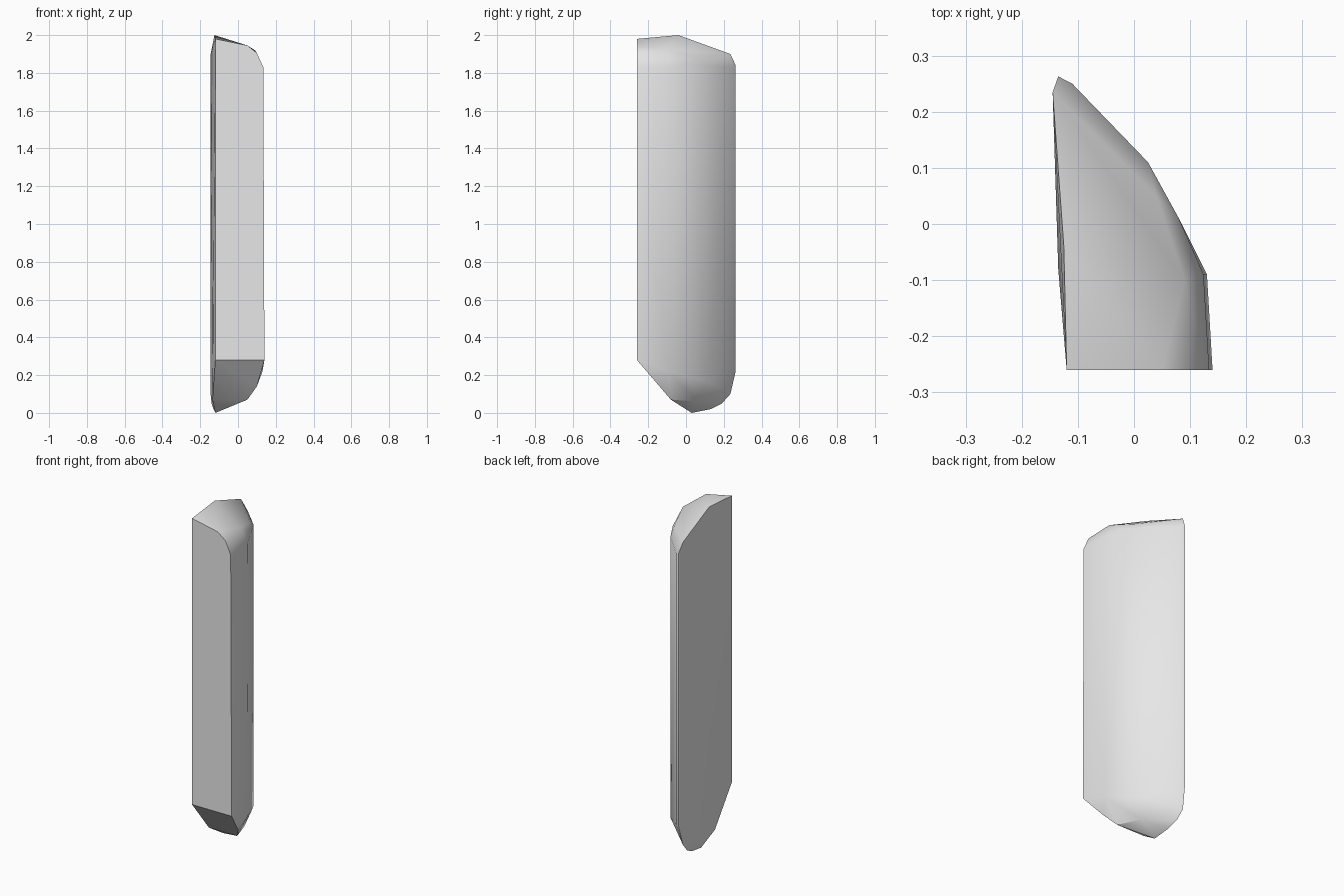
import bpy, bmesh, math

cube = bpy.data.objects.get("Cube")
if cube:
    bpy.data.objects.remove(cube, do_unlink=True)

stone = bpy.data.materials.new("pale_grey")
stone.use_nodes = True
grey = (0.8, 0.8, 0.8, 1)
stone.diffuse_color = grey
stone.node_tree.nodes["Principled BSDF"].inputs["Base Color"].default_value = grey

# Wall corners: x, y, lower height, upper height
walls = [
    (-0.12, -0.26, 0.28, 1.98),
    (0.14, -0.26, 0.28, 1.83),
    (0.13, -0.09, 0.22, 1.83),
    (0.08, 0.01, 0.19, 1.85),
    (0.025, 0.11, 0.17, 1.84),
    (-0.11, 0.25, 0.22, 1.83),
    (-0.135, 0.263, 0.22, 1.84),
    (-0.145, 0.235, 0.1, 1.9),
]
# Worn lower end
base = [(-0.135, -0.08, 0.07), (0.05, -0.08, 0.07), (0.1, -0.14, 0.14),
        (-0.12, 0.03, 0), (-0.13, 0.13, 0.02), (-0.14, 0.19, 0.05),
        (0, 0.06, 0.06)]
# Rounded upper end
crown = [(-0.125, -0.04, 2), (0.05, -0.26, 1.945), (0.1, -0.26, 1.905),
         (0.09, -0.1, 1.92), (0.04, 0.05, 1.88)]

bm = bmesh.new()
for x, y, low, high in walls:
    bm.verts.new((x, y, low))
    bm.verts.new((x - 0.006 if x > 0.1 else x, y, high))
for point in base + crown:
    bm.verts.new(point)

# Wrap the corners in one faceted skin
hull = bmesh.ops.convex_hull(bm, input=bm.verts[:])
inner = {v for v in hull["geom_interior"] if isinstance(v, bmesh.types.BMVert)}
bmesh.ops.delete(bm, geom=list(inner), context="VERTS")
bmesh.ops.dissolve_limit(bm, angle_limit=math.radians(2), verts=bm.verts[:], edges=bm.edges[:])
bmesh.ops.recalc_face_normals(bm, faces=bm.faces[:])

mesh = bpy.data.meshes.new("stone_shard")
bm.to_mesh(mesh)
bm.free()
mesh.materials.append(stone)
shard = bpy.data.objects.new("stone_shard", mesh)
bpy.context.collection.objects.link(shard)

# Soft facets, crisp main edges
bpy.ops.object.select_all(action="DESELECT")
shard.select_set(True)
bpy.context.view_layer.objects.active = shard
bpy.ops.object.shade_smooth_by_angle(angle=math.radians(35))
